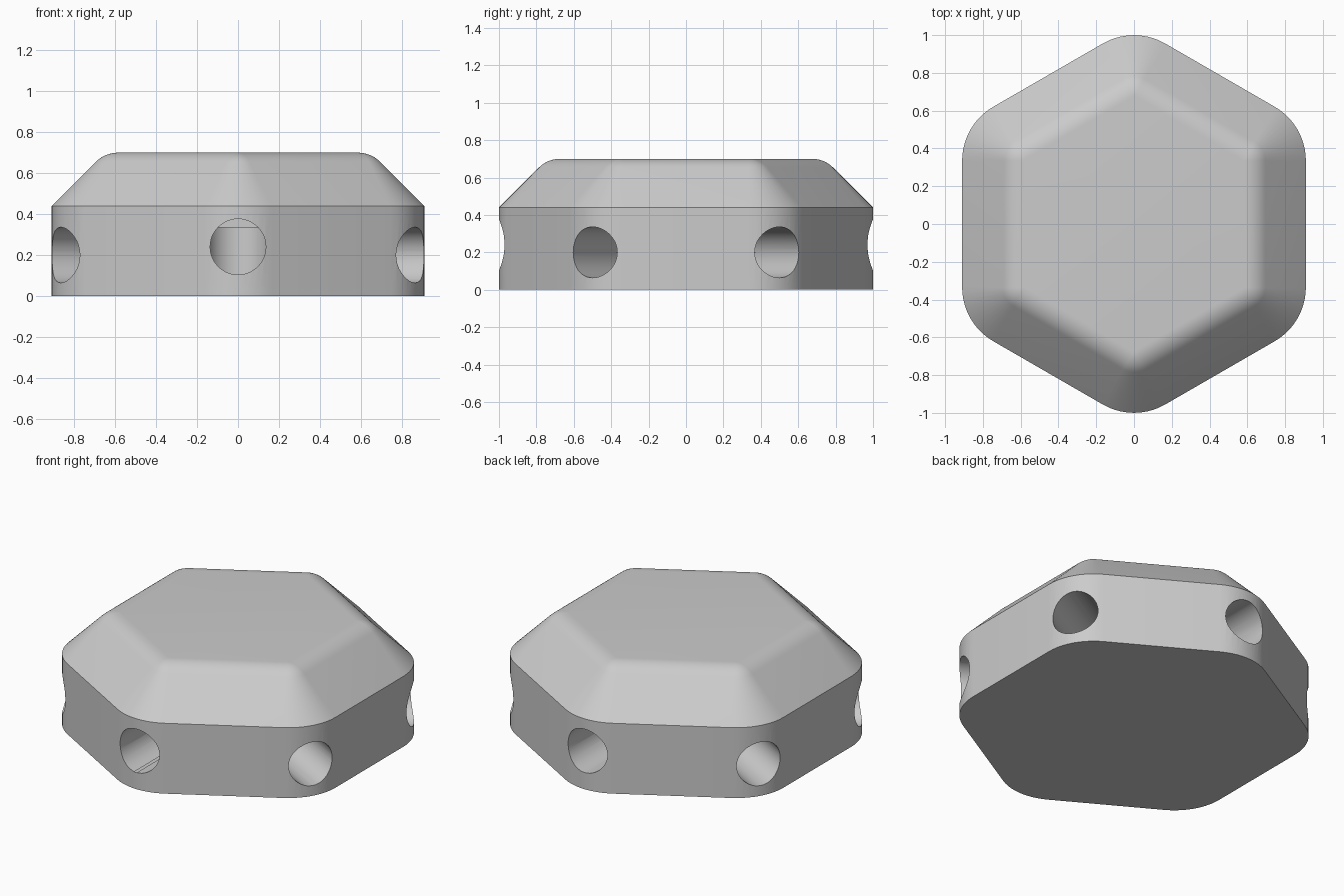
import bpy, bmesh, math
from mathutils import Vector, Matrix

cube = bpy.data.objects.get("Cube")
if cube:
    bpy.data.objects.remove(cube, do_unlink=True)

grey = bpy.data.materials.new("light_grey")
grey.use_nodes = True
color = (0.6, 0.6, 0.6, 1)
grey.diffuse_color = color
grey.node_tree.nodes["Principled BSDF"].inputs["Base Color"].default_value = color

APOTHEM, CORNER, SEGS = 0.91, 0.33, 10


def ring(bm, inset, z):
    """Rounded hexagon, moved inward by inset, with corners on the y axis."""
    r = max(CORNER - inset, 0.008)
    reach = (APOTHEM - inset - r) / math.cos(math.radians(30))
    verts = []
    for k in range(6):
        mid = math.radians(30 + 60 * k)
        for i in range(SEGS + 1):
            a = mid + math.radians(60) * (i / SEGS - 0.5)
            verts.append(bm.verts.new((reach * math.cos(mid) + r * math.cos(a),
                                       reach * math.sin(mid) + r * math.sin(a), z)))
    return verts


# Body: straight wall, 45 degree chamfer, rounded top edge
profile = [(0, 0), (0, 0.44)]
R, TOP = 0.157, 0.70
for i in range(9):
    a = math.radians(45 * i / 8)
    profile.append((0.325 - R * math.cos(a + math.pi / 4),
                    TOP - R + R * math.sin(a + math.pi / 4)))
bm = bmesh.new()
rings = [ring(bm, inset, z) for inset, z in profile]
for low, high in zip(rings, rings[1:]):
    for i in range(len(low)):
        j = (i + 1) % len(low)
        bm.faces.new((low[i], low[j], high[j], high[i]))
bm.faces.new(rings[0][::-1])
bm.faces.new(rings[-1])
bmesh.ops.recalc_face_normals(bm, faces=bm.faces)
mesh = bpy.data.meshes.new("body")
bm.to_mesh(mesh)
bm.free()
mesh.materials.append(grey)
body = bpy.data.objects.new("body", mesh)
bpy.context.collection.objects.link(body)


def cut(center, direction, radius, depth):
    """Drill a round bore out of the body."""
    cb = bmesh.new()
    turn = Vector(direction).to_track_quat('Z', 'Y').to_matrix().to_4x4()
    bmesh.ops.create_cone(cb, cap_ends=True, segments=48, radius1=radius,
                          radius2=radius, depth=depth,
                          matrix=Matrix.Translation(center) @ turn)
    cm = bpy.data.meshes.new("bore_cutter")
    cb.to_mesh(cm)
    cb.free()
    cm.materials.append(grey)
    cutter = bpy.data.objects.new("bore_cutter", cm)
    cutter.hide_render = True
    bpy.context.collection.objects.link(cutter)
    mod = body.modifiers.new("bore", 'BOOLEAN')
    mod.operation, mod.solver, mod.object = 'DIFFERENCE', 'EXACT', cutter
    bpy.ops.object.modifier_apply(modifier=mod.name)
    bpy.data.objects.remove(cutter, do_unlink=True)


bpy.ops.object.select_all(action='DESELECT')
body.select_set(True)
bpy.context.view_layer.objects.active = body

# One bore in each corner, the front and back ones slightly higher
for k in range(6):
    a = math.radians(30 + 60 * k)
    out = Vector((math.cos(a), math.sin(a), 0))
    on_axis = k in (1, 4)
    height = 0.24 if on_axis else 0.20
    cut(out * 0.8 + Vector((0, 0, height)), out, 0.136, 0.6)
    if on_axis:  # hollow, curved end of the bore
        cut(out * 0.5 + Vector((0, 0, 0.21)), (0, 0, 1), 0.15, 0.25)

bpy.ops.object.shade_smooth_by_angle(angle=math.radians(30))
